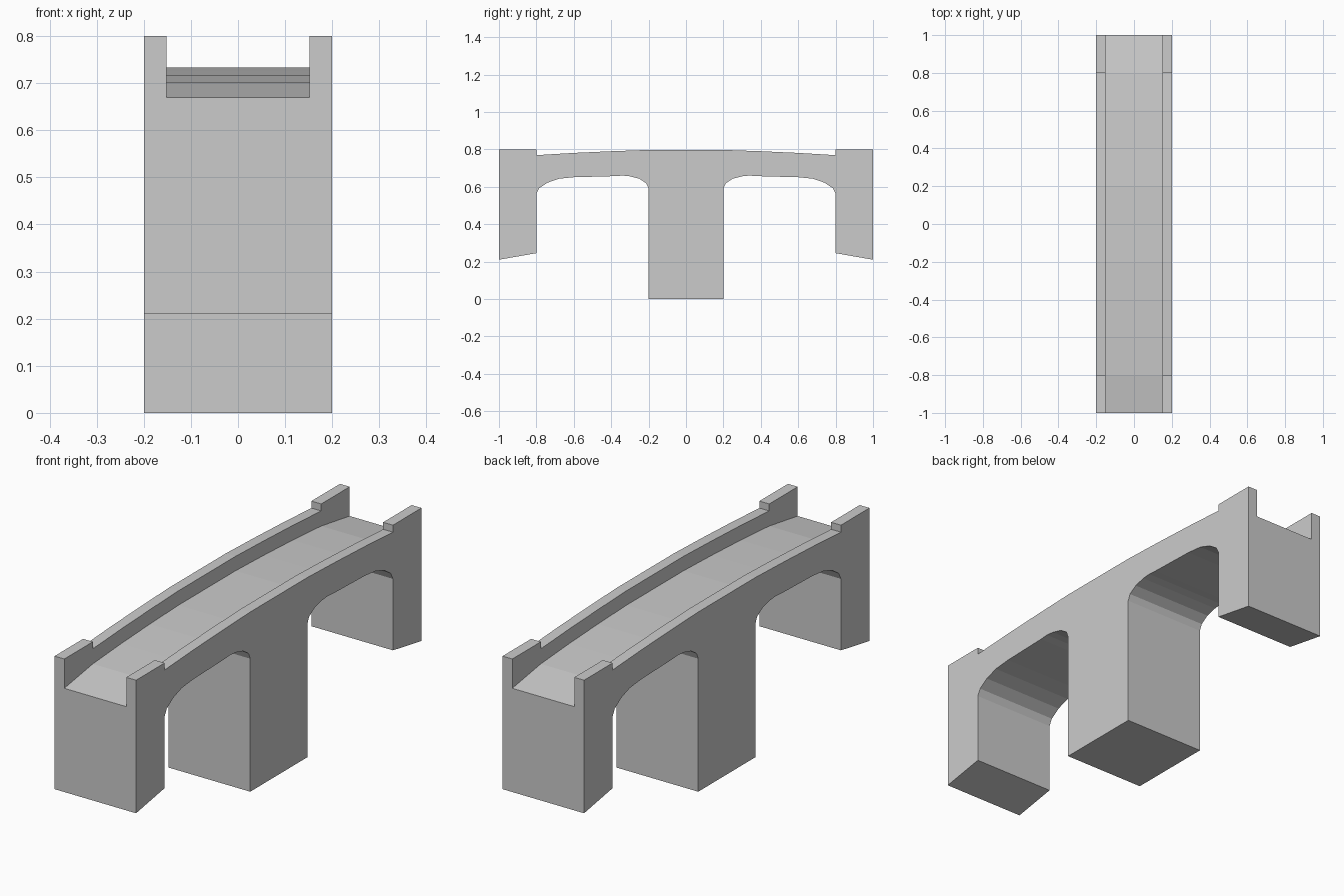
import bpy, bmesh

if "Cube" in bpy.data.objects:
    bpy.data.objects.remove(bpy.data.objects["Cube"])

HALF_WIDTH = 0.2
DECK_HALF_WIDTH = 0.152


def mirrored(half):
    """Complete a y >= 0 outline by reflecting it to the other end."""
    return half + [(-y, z) for y, z in reversed(half)]


def extrude_profile(name, points, half_width):
    """Closed y-z profile extruded across the bridge width."""
    bm = bmesh.new()
    face = bm.faces.new([bm.verts.new((-half_width, y, z)) for y, z in points])
    ext = bmesh.ops.extrude_face_region(bm, geom=[face])
    verts = [v for v in ext["geom"] if isinstance(v, bmesh.types.BMVert)]
    bmesh.ops.translate(bm, vec=(2 * half_width, 0, 0), verts=verts)
    bmesh.ops.recalc_face_normals(bm, faces=bm.faces)
    mesh = bpy.data.meshes.new(name)
    bm.to_mesh(mesh)
    bm.free()
    obj = bpy.data.objects.new(name, mesh)
    bpy.context.collection.objects.link(obj)
    return obj


# Half outline: centre pier, arch, sloped abutment foot, end post, parapet top
arch = [(0.2, 0.59), (0.212, 0.618), (0.25, 0.643), (0.30, 0.656), (0.34, 0.66),
        (0.38, 0.657), (0.60, 0.651), (0.68, 0.643), (0.74, 0.622),
        (0.785, 0.592), (0.8, 0.562)]
half = [(0.2, 0.0)] + arch + [(0.8, 0.245), (1.0, 0.21), (1.0, 0.8), (0.8, 0.8),
        (0.8, 0.769), (0.6, 0.781), (0.4, 0.790), (0.2, 0.797)]
bridge = extrude_profile("stone_bridge", mirrored(half), HALF_WIDTH)

# Roadway trough cut between the parapets
road = [(0.2, 0.733), (0.4, 0.726), (0.6, 0.716), (0.8, 0.702), (1.0, 0.67),
        (1.1, 0.654), (1.1, 1.0)]
cutter = extrude_profile("roadway_cutter", mirrored(road), DECK_HALF_WIDTH)
cutter.hide_render = True

mod = bridge.modifiers.new("roadway", "BOOLEAN")
mod.operation = "DIFFERENCE"
mod.solver = "EXACT"
mod.object = cutter
bpy.context.view_layer.objects.active = bridge
bpy.ops.object.modifier_apply(modifier=mod.name)
bpy.data.objects.remove(cutter)
